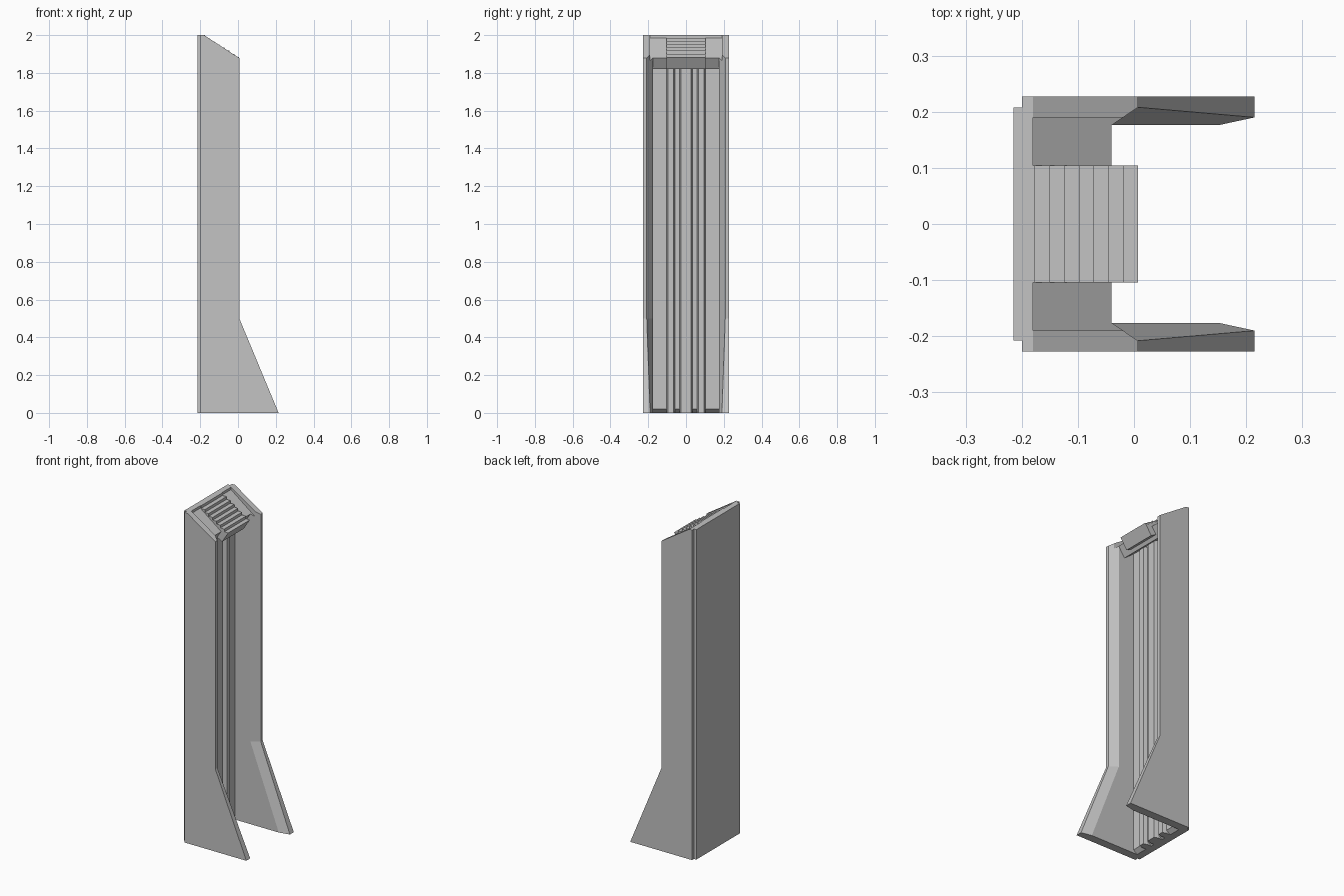
import bpy, bmesh

if "Cube" in bpy.data.objects:
    bpy.data.objects.remove(bpy.data.objects["Cube"])

grey = bpy.data.materials.new("matte grey")
grey.diffuse_color = (0.55, 0.55, 0.55, 1)
grey.use_nodes = True
grey.node_tree.nodes["Principled BSDF"].inputs["Base Color"].default_value = grey.diffuse_color


def loft(name, rings):
    """Solid through equal-length rings of points, capped at both ends."""
    bm = bmesh.new()
    vs = [[bm.verts.new(p) for p in ring] for ring in rings]
    n = len(vs[0])
    bm.faces.new(vs[0])
    bm.faces.new(vs[-1])
    for a, b in zip(vs, vs[1:]):
        for i in range(n):
            j = (i + 1) % n
            bm.faces.new((a[i], a[j], b[j], b[i]))
    bmesh.ops.recalc_face_normals(bm, faces=bm.faces)
    me = bpy.data.meshes.new(name)
    bm.to_mesh(me)
    bm.free()
    me.materials.append(grey)
    ob = bpy.data.objects.new(name, me)
    bpy.context.collection.objects.link(ob)
    return ob


def side_prism(name, profile, y0, y1):
    """Extrude an xz profile along y."""
    return loft(name, [[(x, y, z) for x, z in profile] for y in (y0, y1)])


def cut(ob, cutters):
    for c in cutters:
        m = ob.modifiers.new("cut", 'BOOLEAN')
        m.operation = 'DIFFERENCE'
        m.solver = 'EXACT'
        m.object = c
    bpy.context.view_layer.update()
    dg = bpy.context.evaluated_depsgraph_get()
    me = bpy.data.meshes.new_from_object(ob.evaluated_get(dg))
    ob.modifiers.clear()
    ob.data = me


# cutters: sloping roof line, and the steeper recess inside the rim
roof = side_prism("roof_cutter", [(-0.18, 2.0), (0.3, 1.688), (0.3, 2.2), (-0.18, 2.2)], -0.4, 0.4)
recess = side_prism("recess_cutter", [(-0.18, 1.985), (0.1, 1.775), (0.1, 2.2), (-0.18, 2.2)], -0.19, 0.19)

# side panels: bevelled inner front edge, flared foot
levels = [(0, 0.15, 0.215, 0.19), (0.5, -0.04, 0.007, 0.208), (2.0, -0.04, 0.007, 0.208)]
for label, s in (("front", -1), ("back", 1)):
    rings = [[(-0.2, s * 0.227, z), (-0.2, s * 0.176, z), (xi, s * 0.176, z),
              (xf, s * yc, z), (xf, s * 0.227, z)] for z, xi, xf, yc in levels]
    cut(loft(label + "_side_panel", rings), [roof, recess])

# rear wall between the panels, with bevelled lower edge
wall = side_prism("rear_wall", [(-0.2, 0), (-0.17, 0), (-0.145, 0.02), (-0.145, 2), (-0.2, 2)], -0.176, 0.176)
cut(wall, [roof, recess])

# outer back plate
side_prism("back_plate", [(-0.215, 0), (-0.2, 0), (-0.2, 2), (-0.215, 2)], -0.208, 0.208)

# vertical ribs on the rear wall
for i, y in enumerate((-0.08, 0, 0.08)):
    w = 0.034 if y == 0 else 0.022
    section = [(-0.17, y - w), (-0.145, y - w), (-0.12, y - w + 0.007),
               (-0.12, y + w - 0.007), (-0.145, y + w), (-0.17, y + w)]
    loft(f"rib_{i + 1}", [[(x, yy, z) for x, yy in section] for z in (0, 1.86)])

# recessed sloping cap
side_prism("cap", [(-0.18, 1.985), (-0.04, 1.88), (-0.08, 1.82), (-0.18, 1.895)], -0.19, 0.19)

# stepped vent on the cap
profile = [(-0.182, 1.9), (-0.182, 2.0)]
x, z = -0.176, 2.0
for i in range(8):
    profile += [(x, z), (x, z - 0.0165)]
    x, z = x + 0.0262, z - 0.0165
profile[-1] = (-0.034, 1.82)
side_prism("stepped_vent", profile, -0.104, 0.104)

# the cutters are no longer needed
for c in (roof, recess):
    bpy.data.objects.remove(c)
